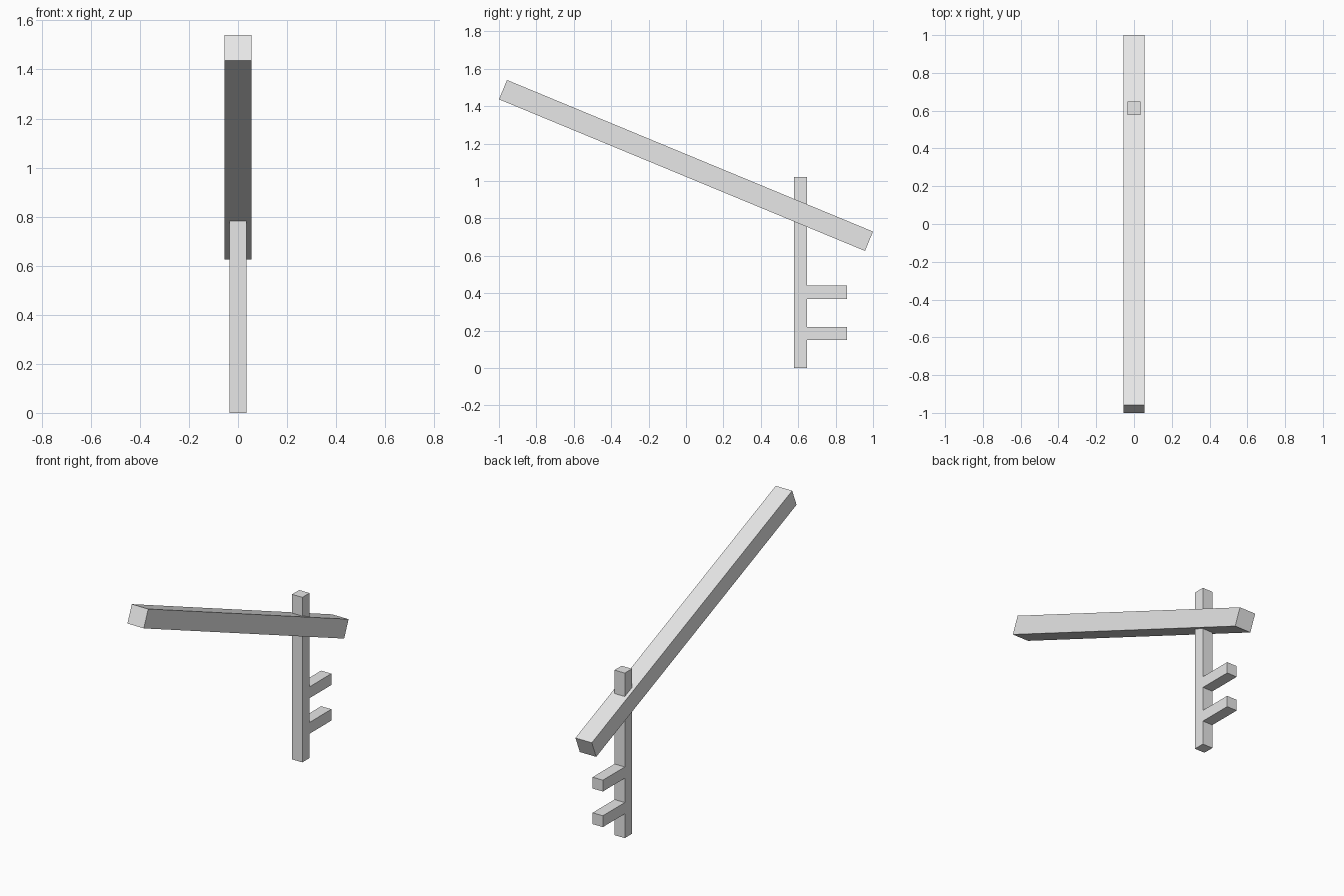
import bpy, math

if "Cube" in bpy.data.objects:
    bpy.data.objects.remove(bpy.data.objects["Cube"])

grey = bpy.data.materials.new("light_grey")
grey.diffuse_color = (0.8, 0.8, 0.8, 1)
grey.use_nodes = True
grey.node_tree.nodes["Principled BSDF"].inputs["Base Color"].default_value = grey.diffuse_color


def box(name, center, size, tilt=0.0):
    """Box with the given centre and full size, tilted about the x axis."""
    bpy.ops.mesh.primitive_cube_add(size=1, location=center)
    ob = bpy.context.object
    ob.name = name
    ob.scale = size
    bpy.ops.object.transform_apply(location=False, rotation=False, scale=True)
    ob.rotation_euler.x = tilt
    ob.data.materials.append(grey)
    return ob


THICK = 0.07      # post and peg thickness
POST_Y = 0.613

# Long sloping beam, low end at the back
box("sloping_beam", (0, 0, 1.083), (0.112, 2.118, 0.112), math.radians(-22.5))

# Upright post running through the beam
box("post", (0, POST_Y, 0.51), (THICK, THICK, 1.02))

# Two pegs pointing to the back, starting on the post's rear face
peg_start, peg_end = POST_Y + THICK / 2, 0.862
for name, z in (("lower_peg", 0.185), ("upper_peg", 0.405)):
    box(name, (0, (peg_start + peg_end) / 2, z),
        (THICK, peg_end - peg_start, THICK))
